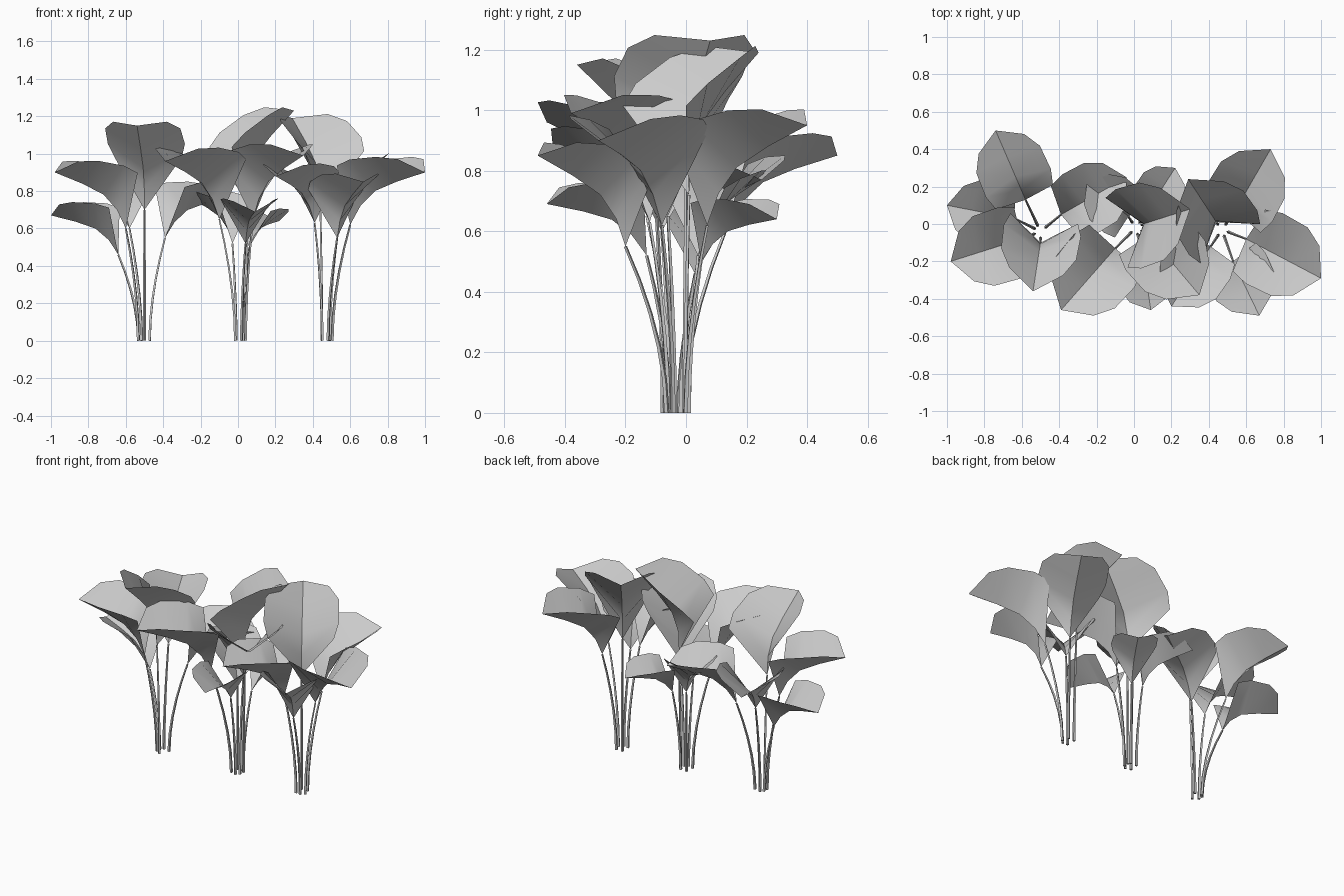
import bpy, bmesh, math
from mathutils import Vector

cube = bpy.data.objects.get("Cube")
if cube:
    bpy.data.objects.remove(cube, do_unlink=True)

grey = bpy.data.materials.new("plain_grey")
grey.use_nodes = True
colour = (0.6, 0.6, 0.6, 1)
grey.diffuse_color = colour
grey.node_tree.nodes["Principled BSDF"].inputs["Base Color"].default_value = colour

# Leaf profile in units of leaf length: (along, up) for the midrib,
# (along, sideways, up) for the rim of one half
MIDRIB = [(0, 0), (.2, .1), (.42, .14), (.68, .09), (1, 0)]
RIM = [(.34, .35, .49), (.52, .4, .45), (.78, .39, .32), (.93, .28, .2)]


def add_leaf(name, base, tip):
    """Folded leaf: two halves rising in a V from an arched midrib."""
    base, tip = Vector(base), Vector(tip)
    size = (tip - base).length
    along = (tip - base).normalized()
    side = Vector((0, 0, 1)).cross(along).normalized()
    up = along.cross(side)

    def place(a, s, u):
        return base + size * (a * along + s * side + u * up)

    bm = bmesh.new()
    rib = [bm.verts.new(place(a, 0, u)) for a, u in MIDRIB]
    for sign in (1, -1):
        rim = [bm.verts.new(place(a, sign * s, u)) for a, s, u in RIM]
        bm.faces.new((rib[0], rib[1], rim[0]))
        for i in range(len(rim) - 1):
            bm.faces.new((rib[i + 1], rib[i + 2], rim[i + 1], rim[i]))
        bm.faces.new((rib[-2], rib[-1], rim[-1]))
    bmesh.ops.recalc_face_normals(bm, faces=bm.faces)
    mesh = bpy.data.meshes.new(name)
    bm.to_mesh(mesh)
    bm.free()
    mesh.materials.append(grey)
    leaf = bpy.data.objects.new(name, mesh)
    bpy.context.collection.objects.link(leaf)
    bpy.ops.object.select_all(action="DESELECT")
    leaf.select_set(True)
    bpy.context.view_layer.objects.active = leaf
    bpy.ops.object.shade_smooth_by_angle(angle=math.radians(40))


def add_stem(name, root, base):
    """Thin stalk that rises straight and then leans out to the leaf."""
    root, base = Vector(root), Vector(base)
    foot = root + (base - root).to_2d().normalized().to_3d() * .035
    curve = bpy.data.curves.new(name, "CURVE")
    curve.dimensions = "3D"
    curve.bevel_depth = .009
    curve.bevel_resolution = 0
    curve.use_fill_caps = True
    spline = curve.splines.new("POLY")
    steps = 5
    spline.points.add(steps)
    for i, point in enumerate(spline.points):
        t = i / steps
        spot = foot.lerp(base, t ** 1.8)
        spot.z = base.z * t
        point.co = (*spot, 1)
        point.radius = 1 - .4 * t
    spline.use_smooth = False
    curve.materials.append(grey)
    bpy.context.collection.objects.link(bpy.data.objects.new(name, curve))


# Each clump: root, then (leaf base, leaf tip) pairs
CLUMPS = {
    "right": ((-.5, -.04, 0), [
        ((-.58, .13, .6), (-.74, .5, .85)),
        ((-.6, -.08, .6), (-.98, -.2, .9)),
        ((-.5, -.1, .7), (-.54, -.36, 1.15)),
        ((-.64, .03, .46), (-1, .1, .67)),
        ((-.39, .05, .55), (-.04, .25, .77)),
    ]),
    "middle": ((.01, -.02, 0), [
        ((-.1, -.13, .65), (-.39, -.46, .96)),
        ((-.03, .04, .52), (-.25, .23, .76)),
        ((.06, .05, .5), (.22, .3, .64)),
        ((.04, -.13, .52), (.09, -.46, .69)),
        ((.08, -.06, .65), (.35, -.38, .99)),
        ((.05, 0, .74), (.3, .08, 1.23)),
    ]),
    "left": ((.47, -.03, 0), [
        ((.53, -.2, .55), (.67, -.49, .85)),
        ((.6, -.08, .62), (1, -.29, .9)),
        ((.54, .07, .62), (.73, .4, .95)),
        ((.44, .01, .72), (.29, .24, 1.19)),
        ((.41, -.12, .63), (.2, -.44, .88)),
    ]),
}

for clump, (root, leaves) in CLUMPS.items():
    for number, (base, tip) in enumerate(leaves, 1):
        add_leaf(f"{clump}_leaf_{number}", base, tip)
        add_stem(f"{clump}_stem_{number}", root, base)
